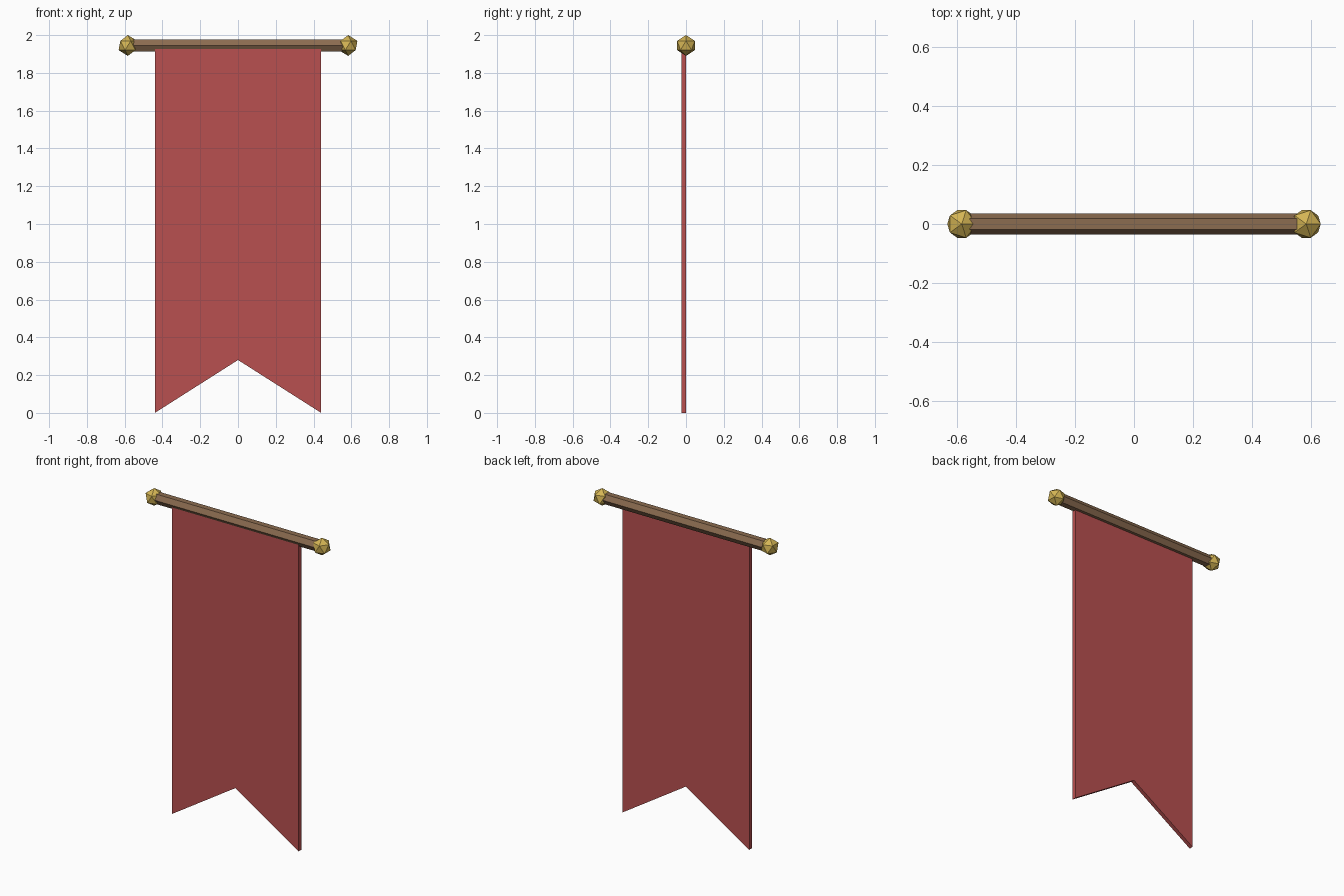
import bpy, bmesh, math

if "Cube" in bpy.data.objects:
    bpy.data.objects.remove(bpy.data.objects["Cube"])


def material(name, rgb):
    m = bpy.data.materials.new(name)
    m.diffuse_color = (*rgb, 1)
    m.use_nodes = True
    m.node_tree.nodes["Principled BSDF"].inputs["Base Color"].default_value = m.diffuse_color
    return m


red = material("red cloth", (0.48, 0.08, 0.08))
wood = material("brown wood", (0.26, 0.15, 0.08))
gold = material("gold", (0.66, 0.46, 0.09))

POLE_Z = 1.945

# hexagonal pole
bpy.ops.mesh.primitive_cylinder_add(vertices=6, radius=0.036, depth=1.16,
                                    location=(0, 0, POLE_Z),
                                    rotation=(0, math.pi / 2, 0))
pole = bpy.context.object
pole.name = "pole"
pole.data.materials.append(wood)

# faceted end knobs
for side, label in ((-1, "left"), (1, "right")):
    bpy.ops.mesh.primitive_ico_sphere_add(subdivisions=1, radius=0.055,
                                          location=(side * 0.583, 0, POLE_Z))
    knob = bpy.context.object
    knob.name = label + "_knob"
    knob.data.materials.append(gold)

# swallow-tailed cloth, extruded backwards from its front outline
outline = [(-0.44, 0), (0, 0.28), (0.44, 0), (0.44, POLE_Z), (-0.44, POLE_Z)]
bm = bmesh.new()
front = bm.faces.new([bm.verts.new((x, -0.025, z)) for x, z in outline])
ext = bmesh.ops.extrude_face_region(bm, geom=[front], use_keep_orig=True)
moved = [g for g in ext["geom"] if isinstance(g, bmesh.types.BMVert)]
bmesh.ops.translate(bm, verts=moved, vec=(0, 0.025, 0))
bmesh.ops.recalc_face_normals(bm, faces=bm.faces)
mesh = bpy.data.meshes.new("banner_cloth")
bm.to_mesh(mesh)
bm.free()
mesh.materials.append(red)
cloth = bpy.data.objects.new("banner_cloth", mesh)
bpy.context.collection.objects.link(cloth)
